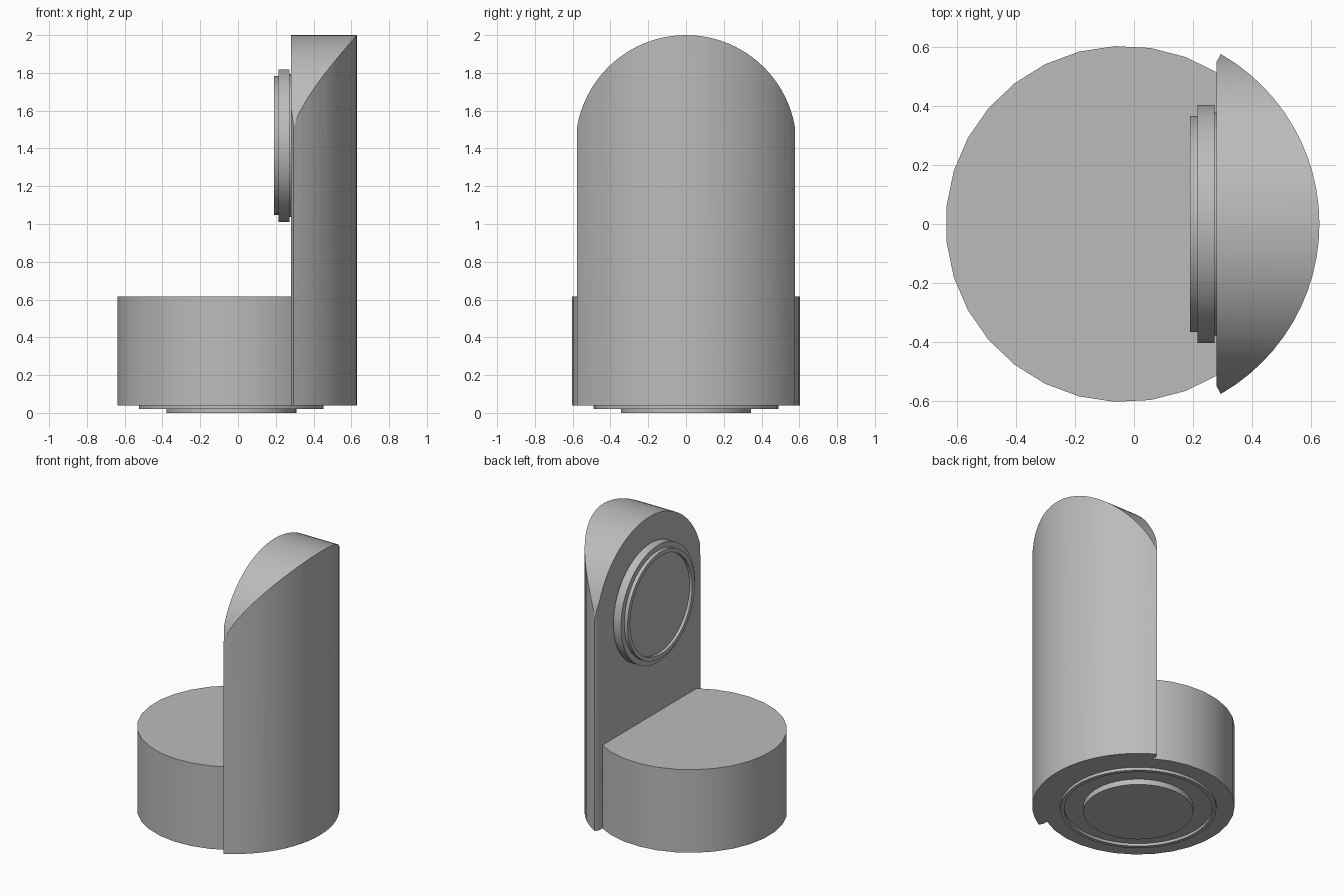
import bpy, bmesh, math
from math import sin, cos, pi
from mathutils import Matrix, Vector

cube = bpy.data.objects.get("Cube")
if cube:
    bpy.data.objects.remove(cube)

grey = bpy.data.materials.new("plain grey")
grey.use_nodes = True
COLOUR = (0.5, 0.5, 0.5, 1)
grey.diffuse_color = COLOUR
grey.node_tree.nodes["Principled BSDF"].inputs["Base Color"].default_value = COLOUR

AXIS_X = -0.035      # shared vertical axis of base and column
DISC_Z = 1.415       # centre height of the arch and the round face


def finish(name, bm):
    bmesh.ops.recalc_face_normals(bm, faces=bm.faces)
    mesh = bpy.data.meshes.new(name)
    bm.to_mesh(mesh)
    bm.free()
    obj = bpy.data.objects.new(name, mesh)
    bpy.context.collection.objects.link(obj)
    mesh.materials.append(grey)
    return obj


def smooth(obj):
    bpy.ops.object.select_all(action='DESELECT')
    obj.select_set(True)
    bpy.context.view_layer.objects.active = obj
    bpy.ops.object.shade_smooth_by_angle(angle=math.radians(30))


def prism(name, points, offset):
    """Extrude a closed outline along an offset."""
    bm = bmesh.new()
    face = bm.faces.new([bm.verts.new(p) for p in points])
    ext = bmesh.ops.extrude_face_region(bm, geom=[face])
    moved = [v for v in ext["geom"] if isinstance(v, bmesh.types.BMVert)]
    bmesh.ops.translate(bm, verts=moved, vec=Vector(offset))
    return finish(name, bm)


def turned(name, profile, matrix, segments):
    """Revolve (radius, height) pairs and cap both ends."""
    bm = bmesh.new()
    rings = []
    for r, h in profile:
        ring = []
        for i in range(segments):
            a = pi + 2 * pi * (i + 0.5) / segments
            ring.append(bm.verts.new(matrix @ Vector((r * cos(a), r * sin(a), h))))
        rings.append(ring)
    for low, high in zip(rings, rings[1:]):
        for i in range(segments):
            j = (i + 1) % segments
            bm.faces.new((low[i], low[j], high[j], high[i]))
    bm.faces.new(rings[0])
    bm.faces.new(rings[-1])
    obj = finish(name, bm)
    smooth(obj)
    return obj


upright = Matrix.Translation((AXIS_X, 0, 0))
sideways = Matrix.Translation((0.28, 0, DISC_Z)) @ Matrix.Rotation(-pi / 2, 4, 'Y')

# Round base
turned("base", [(0.605, 0.04), (0.605, 0.615)], upright, 31)

# Foot: raised rim around a recess, with a thicker central pad
turned("foot_rim", [(0.345, 0.0), (0.345, 0.038), (0.465, 0.038),
                    (0.465, 0.02), (0.49, 0.02), (0.49, 0.05)], upright, 48)

# Round face on the column: short stem, wide disc, stepped lip, sunken centre
turned("round_face", [(0.38, -0.01), (0.38, 0.007), (0.405, 0.007), (0.405, 0.065),
                      (0.368, 0.065), (0.368, 0.09), (0.34, 0.09), (0.34, 0.07)],
       sideways, 48)

# Column: curved back, flat front with small chamfers
R = 0.665
half = math.acos((0.295 - AXIS_X) / R)
outline = [(0.28, -0.55, 0.04)]
for i in range(25):
    a = -half + 2 * half * i / 24
    outline.append((AXIS_X + R * cos(a), R * sin(a), 0.04))
outline.append((0.28, 0.55, 0.04))
column = prism("column", outline, (0, 0, 2.2))

# Arched top, cut by intersecting with a round-headed prism
arch = [(0, -0.585, -0.2)]
for i in range(49):
    a = pi - pi * i / 48
    arch.append((0, 0.585 * cos(a), DISC_Z + 0.585 * sin(a)))
arch.append((0, 0.585, -0.2))
cutter = prism("arch_cutter", arch, (1, 0, 0))
mod = column.modifiers.new("arch", 'BOOLEAN')
mod.operation = 'INTERSECT'
mod.solver = 'EXACT'
mod.object = cutter
bpy.context.view_layer.objects.active = column
bpy.ops.object.modifier_apply(modifier=mod.name)
bpy.data.objects.remove(cutter)
smooth(column)
